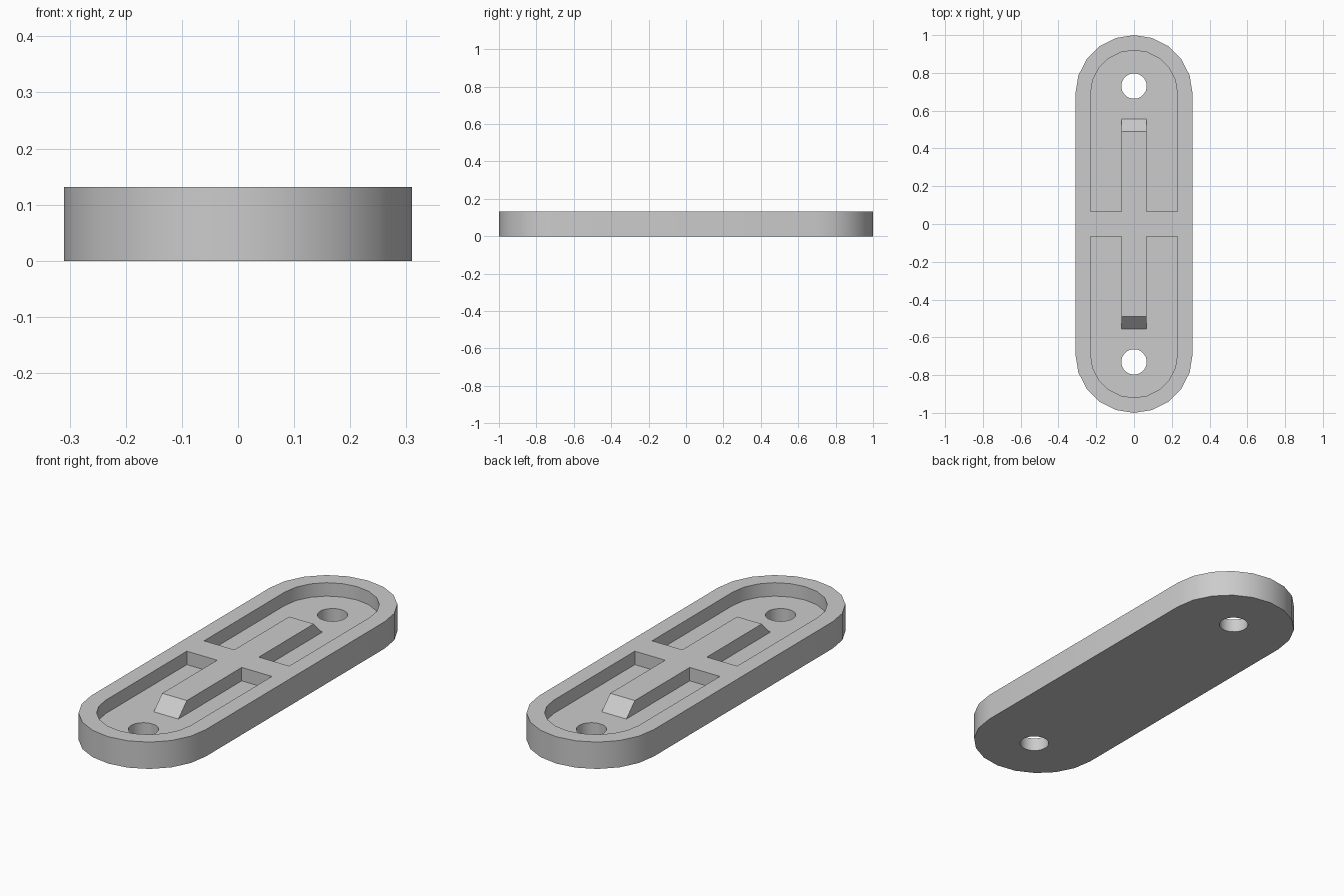
import bpy, bmesh
from math import sin, cos, pi, radians
from mathutils import Vector

cube = bpy.data.objects.get("Cube")
if cube:
    bpy.data.objects.remove(cube, do_unlink=True)

HEIGHT, FLOOR = 0.131, 0.0655      # plate thickness and recess floor level
CENTRE, OUTER, INNER = 0.69, 0.31, 0.23
RIB = 0.0665                       # half width of both ribs
HOLE_Y, HOLE_R = 0.73, 0.067

grey = bpy.data.materials.new("plain grey")
grey.use_nodes = True
grey.diffuse_color = (0.6, 0.6, 0.6, 1)
grey.node_tree.nodes["Principled BSDF"].inputs["Base Color"].default_value = (0.6, 0.6, 0.6, 1)


def prism(name, points, sweep):
    """Extrude a closed outline along a vector."""
    bm = bmesh.new()
    face = bm.faces.new([bm.verts.new(p) for p in points])
    out = bmesh.ops.extrude_face_region(bm, geom=[face])
    moved = [v for v in out["geom"] if isinstance(v, bmesh.types.BMVert)]
    bmesh.ops.translate(bm, verts=moved, vec=Vector(sweep))
    bmesh.ops.recalc_face_normals(bm, faces=bm.faces)
    mesh = bpy.data.meshes.new(name)
    bm.to_mesh(mesh)
    bm.free()
    mesh.materials.append(grey)
    obj = bpy.data.objects.new(name, mesh)
    bpy.context.collection.objects.link(obj)
    return obj


def stadium(radius, z, steps=10):
    """Outline with two rounded ends."""
    return [(radius * cos(pi * (i / steps + end)),
             (CENTRE if end == 0 else -CENTRE) + radius * sin(pi * (i / steps + end)), z)
            for end in (0, 1) for i in range(steps + 1)]


def circle(y, z, steps=32):
    return [(HOLE_R * cos(2 * pi * i / steps), y + HOLE_R * sin(2 * pi * i / steps), z)
            for i in range(steps)]


def cut(target, cutters):
    """Subtract the cutters, bake the result and remove them."""
    for c in cutters:
        c.hide_render = True
        mod = target.modifiers.new(c.name, "BOOLEAN")
        mod.operation, mod.solver, mod.object = "DIFFERENCE", "EXACT", c
    graph = bpy.context.evaluated_depsgraph_get()
    mesh = bpy.data.meshes.new_from_object(target.evaluated_get(graph))
    target.modifiers.clear()
    target.data = mesh
    for c in cutters:
        bpy.data.objects.remove(c, do_unlink=True)


# Recess, leaving a long rib with sloped ends and a cross rib
recess = prism("recess", stadium(INNER, FLOOR), (0, 0, HEIGHT))
over, under = HEIGHT + 0.2, FLOOR - 0.02
half = [(0.575, under), (0.49, HEIGHT), (0.49, over)]
profile = half + [(-y, z) for y, z in reversed(half)]
long_rib = prism("long_rib", [(-RIB, y, z) for y, z in profile], (2 * RIB, 0, 0))
cross_rib = prism("cross_rib",
                  [(x, y, under) for x, y in ((-OUTER, -RIB), (OUTER, -RIB), (OUTER, RIB), (-OUTER, RIB))],
                  (0, 0, over))
cut(recess, [long_rib, cross_rib])

# Plate with the recess and two screw holes
plate = prism("plate", stadium(OUTER, 0), (0, 0, HEIGHT))
holes = [prism("screw_hole", circle(s * HOLE_Y, -0.1), (0, 0, 0.4)) for s in (-1, 1)]
cut(plate, [recess] + holes)

plate.data.shade_smooth()
plate.data.set_sharp_from_angle(angle=radians(30))
